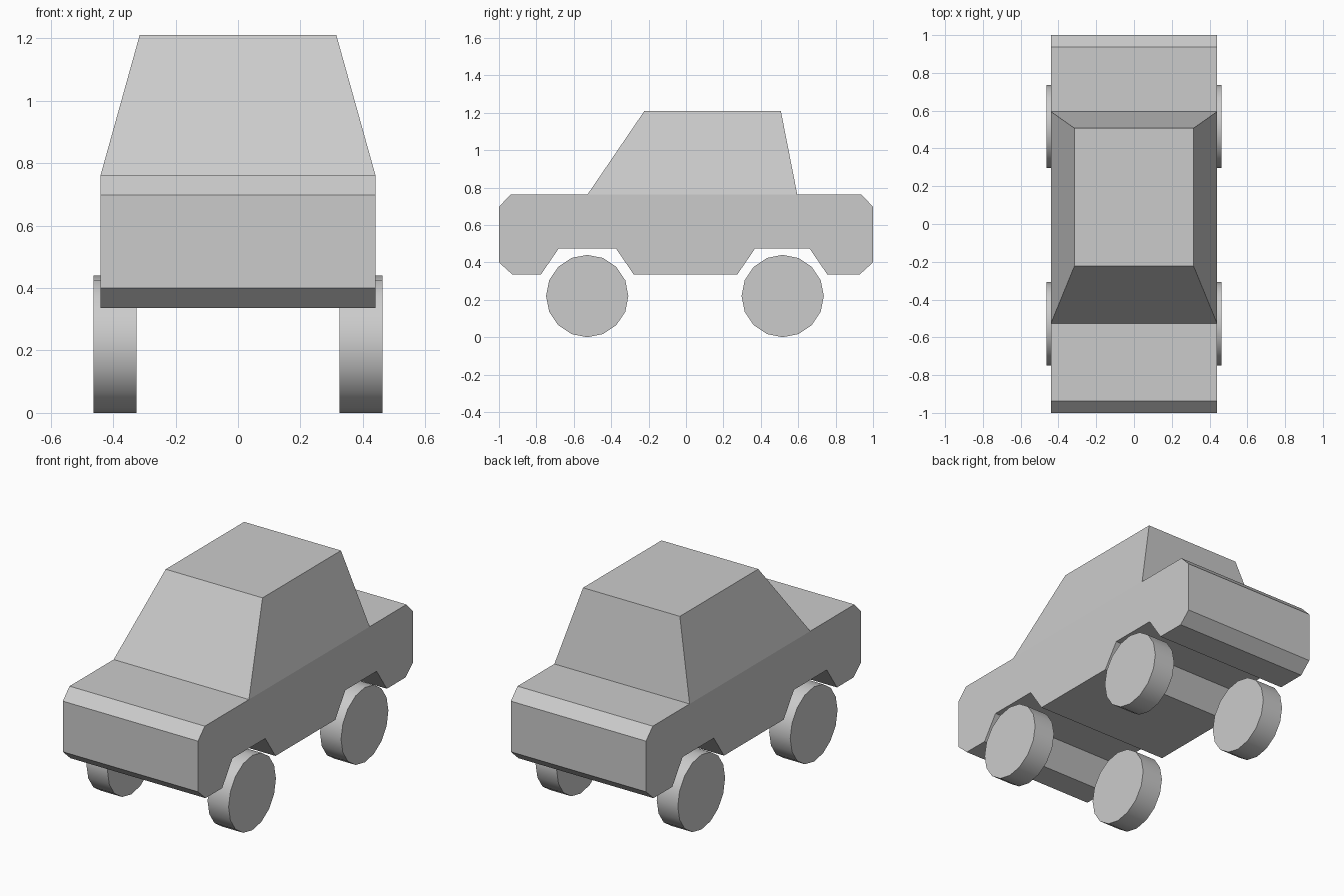
import bpy, bmesh, math
from mathutils import Matrix

if "Cube" in bpy.data.objects:
    bpy.data.objects.remove(bpy.data.objects["Cube"])

HALF_WIDTH = 0.44


def make_object(name, bm):
    bmesh.ops.recalc_face_normals(bm, faces=bm.faces)
    mesh = bpy.data.meshes.new(name)
    bm.to_mesh(mesh)
    bm.free()
    obj = bpy.data.objects.new(name, mesh)
    bpy.context.collection.objects.link(obj)
    return obj


# Car body: side profile (y, z) with wheel arches, extruded across the width
profile = [(-1, 0.40), (-0.93, 0.336), (-0.775, 0.336), (-0.68, 0.475),
           (-0.375, 0.475), (-0.28, 0.336), (0.275, 0.336), (0.37, 0.475),
           (0.66, 0.475), (0.755, 0.336), (0.93, 0.336), (1, 0.40),
           (1, 0.698), (0.937, 0.762), (0.595, 0.762), (-0.527, 0.762),
           (-0.937, 0.762), (-1, 0.698)]
bm = bmesh.new()
side = bm.faces.new([bm.verts.new((-HALF_WIDTH, y, z)) for y, z in profile])
ext = bmesh.ops.extrude_face_region(bm, geom=[side], use_keep_orig=True)
moved = [g for g in ext["geom"] if isinstance(g, bmesh.types.BMVert)]
bmesh.ops.translate(bm, verts=moved, vec=(2 * HALF_WIDTH, 0, 0))

# Cabin: raise the middle deck panel and taper it to the roof
deck = next(f for f in bm.faces if len(f.verts) == 4
            and all(v.co.z > 0.75 and -0.6 < v.co.y < 0.65 for v in f.verts))
roof = bmesh.ops.extrude_discrete_faces(bm, faces=[deck])["faces"][0]
for v in roof.verts:
    v.co = (math.copysign(0.315, v.co.x), -0.222 if v.co.y < 0 else 0.507, 1.21)
make_object("car_body", bm)

# Wheels: 16-sided discs with smooth treads
for end, y in (("front", -0.528), ("rear", 0.517)):
    for label, s in (("left", -1), ("right", 1)):
        bm = bmesh.new()
        bmesh.ops.create_cone(
            bm, cap_ends=True, segments=16, radius1=0.22, radius2=0.22, depth=0.137,
            matrix=Matrix.Translation((s * 0.394, y, 0.22))
            @ Matrix.Rotation(math.pi / 2, 4, 'Y'))
        wheel = make_object(f"{end}_{label}_wheel", bm)
        bpy.ops.object.select_all(action='DESELECT')
        wheel.select_set(True)
        bpy.context.view_layer.objects.active = wheel
        bpy.ops.object.shade_smooth_by_angle(angle=math.radians(30))
